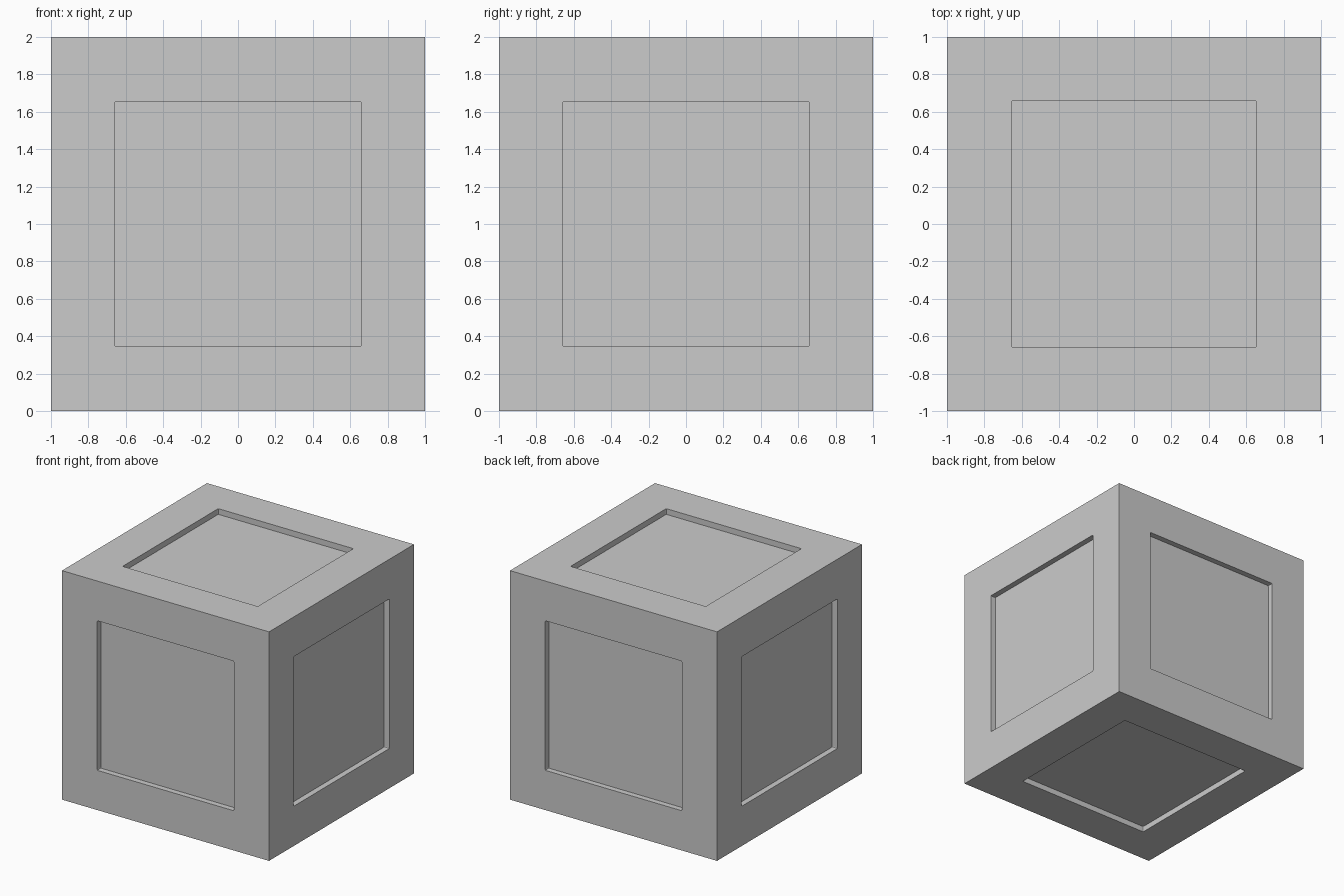
import bpy, bmesh
from math import radians
from mathutils import Matrix, Vector

if "Cube" in bpy.data.objects:
    bpy.data.objects.remove(bpy.data.objects["Cube"])

DEPTH = 0.05          # recess depth
HX, HY = 0.653, 0.66  # recess half sizes


def make_object(name, bm):
    mesh = bpy.data.meshes.new(name)
    bm.to_mesh(mesh)
    bm.free()
    ob = bpy.data.objects.new(name, mesh)
    bpy.context.collection.objects.link(ob)
    ob.location.z = 1
    return ob


# Solid crate body
bm = bmesh.new()
bmesh.ops.create_cube(bm, size=2)
crate = make_object("crate_body", bm)


# One shallow box with softened corners, turned to face a side
def recess_cutter(name, rotation):
    bm = bmesh.new()
    bmesh.ops.create_cube(bm, size=1)
    bmesh.ops.scale(bm, verts=bm.verts, vec=(2 * HX, 2 * HY, 2 * DEPTH))
    bmesh.ops.translate(bm, verts=bm.verts, vec=(0, 0, 1))
    edges = [e for e in bm.edges
             if abs(e.verts[0].co.z - e.verts[1].co.z) > DEPTH]
    bmesh.ops.bevel(bm, geom=edges, offset=0.008, segments=2,
                    profile=0.5, affect='EDGES')
    bm.transform(rotation)
    ob = make_object(name, bm)
    ob.hide_render = True
    return ob


# Recess every face: top, bottom, then the four sides
turns = [Matrix.Identity(4), Matrix.Rotation(radians(180), 4, 'Y')]
turns += [Matrix.Rotation(radians(90 * i), 4, 'Z') @ Matrix.Rotation(radians(90), 4, 'Y')
          for i in range(4)]
cutters = [recess_cutter(f"panel_cutter_{i}", t) for i, t in enumerate(turns)]
for cutter in cutters:
    mod = crate.modifiers.new("panel_recess", 'BOOLEAN')
    mod.operation = 'DIFFERENCE'
    mod.solver = 'EXACT'
    mod.object = cutter

# Apply the cuts and remove the helpers
bpy.context.view_layer.update()
result = bpy.data.meshes.new_from_object(
    crate.evaluated_get(bpy.context.evaluated_depsgraph_get()))
crate.modifiers.clear()
crate.data = result
for cutter in cutters:
    bpy.data.objects.remove(cutter)
